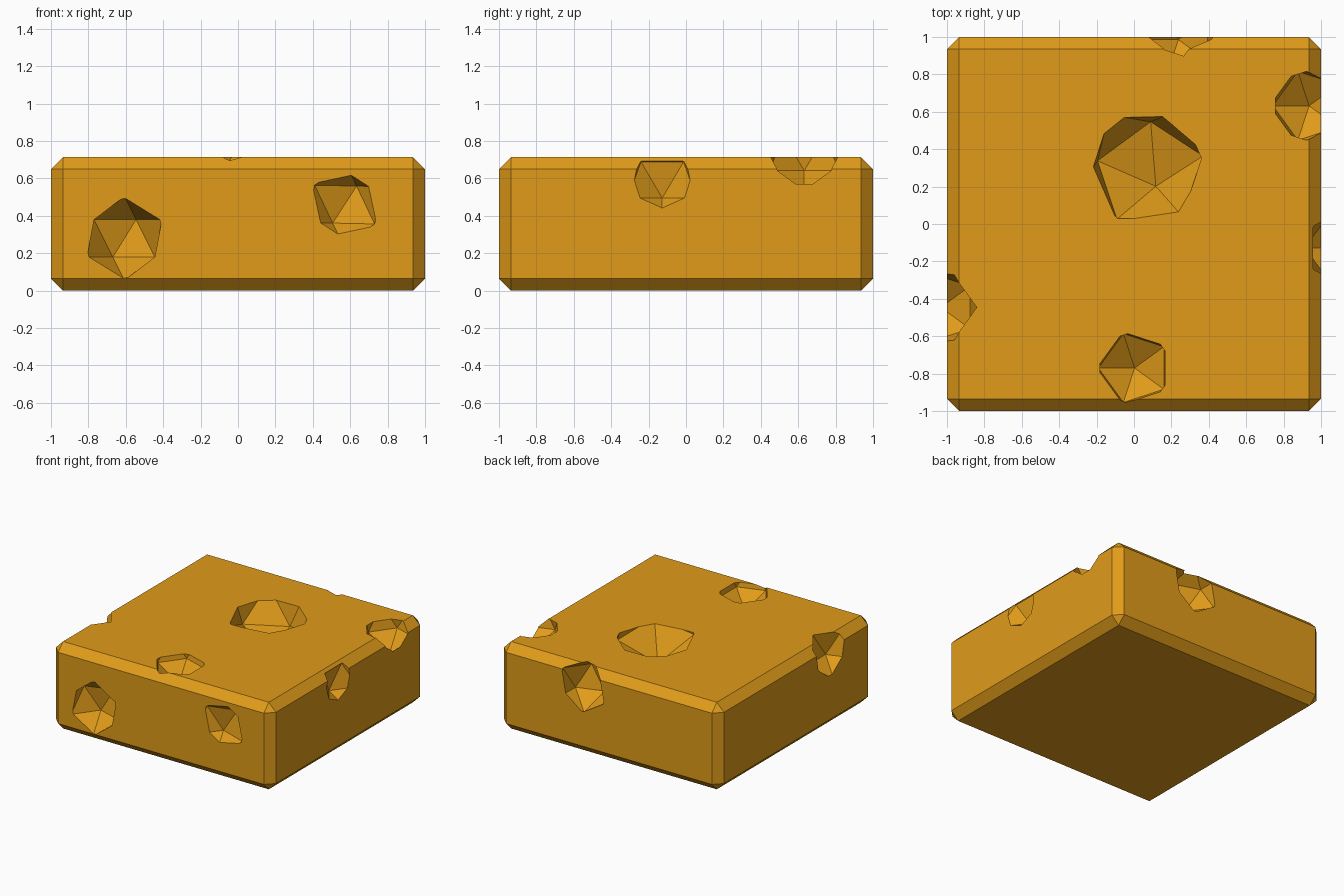
import bpy
from mathutils import Vector, Matrix

if "Cube" in bpy.data.objects:
    bpy.data.objects.remove(bpy.data.objects["Cube"])

HEIGHT = 0.715
BEVEL = 0.065

# Chamfered cheese block
bpy.ops.mesh.primitive_cube_add(size=1, location=(0, 0, HEIGHT / 2))
block = bpy.context.object
block.name = "cheese_block"
block.scale = (2, 2, HEIGHT)
bpy.ops.object.transform_apply(location=False, rotation=False, scale=True)
chamfer = block.modifiers.new("chamfer", 'BEVEL')
chamfer.width = BEVEL
chamfer.segments = 1

mat = bpy.data.materials.new("cheese")
mat.diffuse_color = (0.75, 0.33, 0.01, 1)
mat.use_nodes = True
mat.node_tree.nodes["Principled BSDF"].inputs["Base Color"].default_value = mat.diffuse_color
block.data.materials.append(mat)


def cutter(center, radius, pole=(0, 0, 1), neighbour=(1, 0, 0)):
    """Low-poly ball with one vertex toward pole and the next toward neighbour."""
    z = Vector(pole).normalized()
    x = Vector(neighbour)
    x = (x - z * x.dot(z)).normalized()
    turn = Matrix((x, z.cross(x), z)).transposed().to_4x4()
    bpy.ops.mesh.primitive_ico_sphere_add(subdivisions=1, radius=radius)
    ball = bpy.context.object
    ball.name = "hole_cutter"
    ball.data.transform(Matrix.Translation(center) @ turn)
    ball.data.materials.append(mat)
    ball.hide_render = True
    return ball


cutters = [
    # front face
    cutter((-0.607, -1.015, 0.28), 0.224),
    cutter((0.57, -1.102, 0.46), 0.224, (0.064, 0.19, 0.099), (-0.064, 0.19, -0.099)),
    # top face
    cutter((0.061, 0.313, 0.785), 0.336, (0.056, -0.112, -0.314), (0.03, 0.225, -0.25)),
    cutter((0.003, -0.77, 0.773), 0.216),
    # right side
    cutter((0.936, 0.632, 0.738), 0.216),
    cutter((1.107, -0.127, 0.592), 0.216),
    # left side
    cutter((-1.033, -0.446, 0.618), 0.216),
    # back face
    cutter((0.237, 0.986, 0.556), 0.216),
]

# Carve the holes
for ball in cutters:
    cut = block.modifiers.new("hole", 'BOOLEAN')
    cut.operation = 'DIFFERENCE'
    cut.solver = 'EXACT'
    cut.object = ball

bpy.ops.object.select_all(action='DESELECT')
block.select_set(True)
bpy.context.view_layer.objects.active = block
for name in [m.name for m in block.modifiers]:
    bpy.ops.object.modifier_apply(modifier=name)
for ball in cutters:
    bpy.data.objects.remove(ball)
